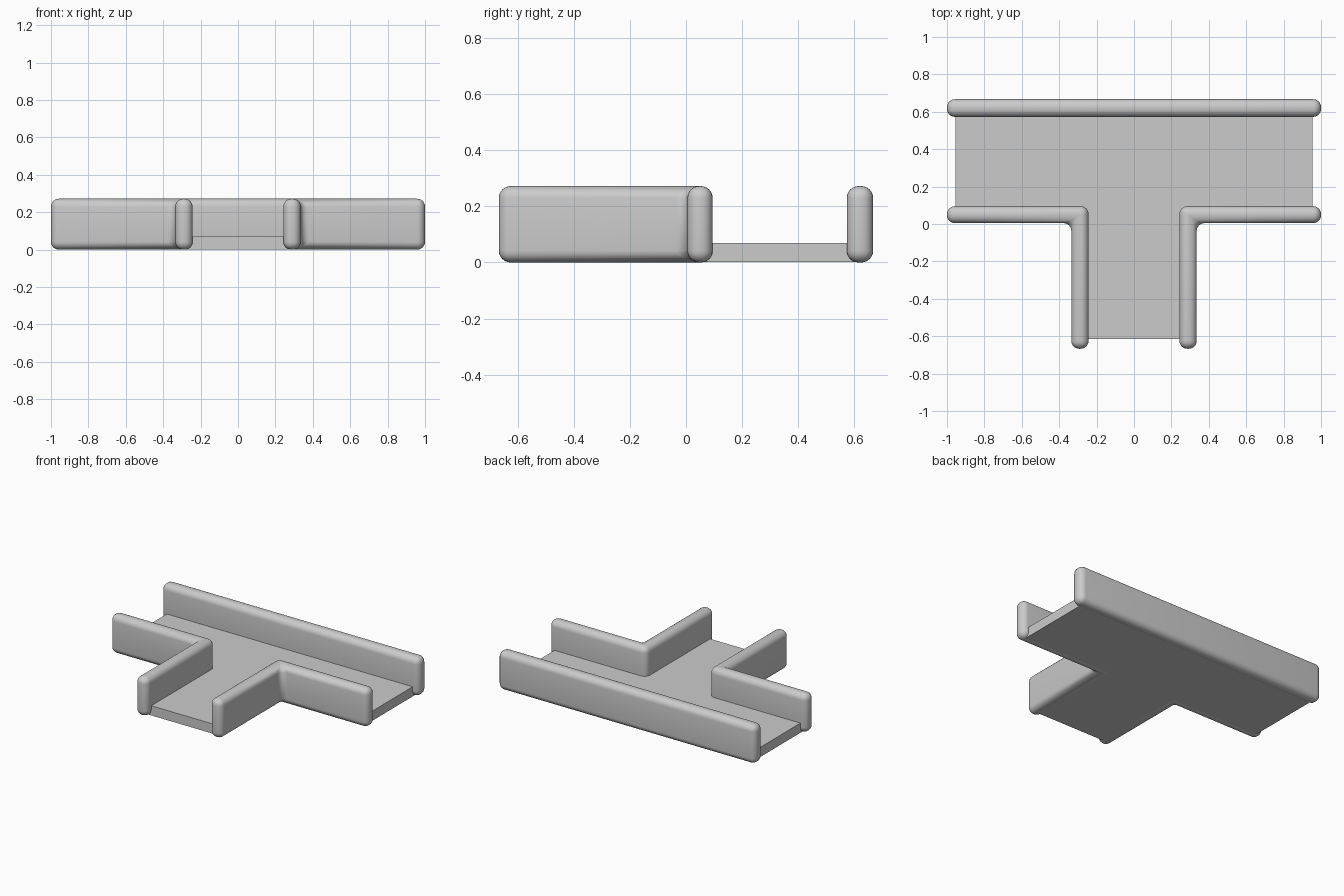
import bpy
import bmesh
import math

cube = bpy.data.objects.get("Cube")
if cube:
    bpy.data.objects.remove(cube, do_unlink=True)

grey = bpy.data.materials.new("light_grey")
grey.use_nodes = True
colour = (0.6, 0.6, 0.6, 1)
grey.diffuse_color = colour
grey.node_tree.nodes["Principled BSDF"].inputs["Base Color"].default_value = colour


def prism(name, outline, bottom, top, rounding=0):
    """Extrude a plan outline upward, optionally rounding every edge."""
    bm = bmesh.new()
    face = bm.faces.new([bm.verts.new((x, y, bottom)) for x, y in outline])
    grown = bmesh.ops.extrude_face_region(bm, geom=[face])["geom"]
    bmesh.ops.translate(bm, vec=(0, 0, top - bottom),
                        verts=[g for g in grown if isinstance(g, bmesh.types.BMVert)])
    bmesh.ops.recalc_face_normals(bm, faces=bm.faces)
    mesh = bpy.data.meshes.new(name)
    bm.to_mesh(mesh)
    bm.free()
    mesh.materials.append(grey)
    obj = bpy.data.objects.new(name, mesh)
    bpy.context.collection.objects.link(obj)
    if rounding:
        bevel = obj.modifiers.new("rounded_edges", "BEVEL")
        bevel.width = rounding
        bevel.segments = 6
        bevel.limit_method = "ANGLE"
        bpy.ops.object.select_all(action="DESELECT")
        obj.select_set(True)
        bpy.context.view_layer.objects.active = obj
        bpy.ops.object.modifier_apply(modifier=bevel.name)
        bpy.ops.object.shade_smooth_by_angle(angle=math.radians(40))
    return obj


# Plan dimensions shared by the floor and the walls
back, inner_back = 0.667, 0.573
front_in, front_out = 0.095, 0.005
stem_in, stem_out = 0.243, 0.335
height, radius = 0.272, 0.042

# T-shaped floor, tucked under the middle of each wall
mid_x, mid_y, end_x, end_y = 0.29, 0.05, 0.955, 0.615
right_half = [(mid_x, -end_y), (mid_x, mid_y), (end_x, mid_y), (end_x, end_y)]
prism("floor", right_half + [(-x, y) for x, y in reversed(right_half)], 0.002, 0.07)

# Straight back wall
prism("back_wall", [(-1, inner_back), (1, inner_back), (1, back), (-1, back)],
      0, height, radius)

# Mirrored corner walls
corner = [(stem_in, -back), (stem_out, -back), (stem_out, front_out),
          (1, front_out), (1, front_in), (stem_in, front_in)]
for side, name in ((1, "left_corner_wall"), (-1, "right_corner_wall")):
    prism(name, [(side * x, y) for x, y in corner], 0, height, radius)
